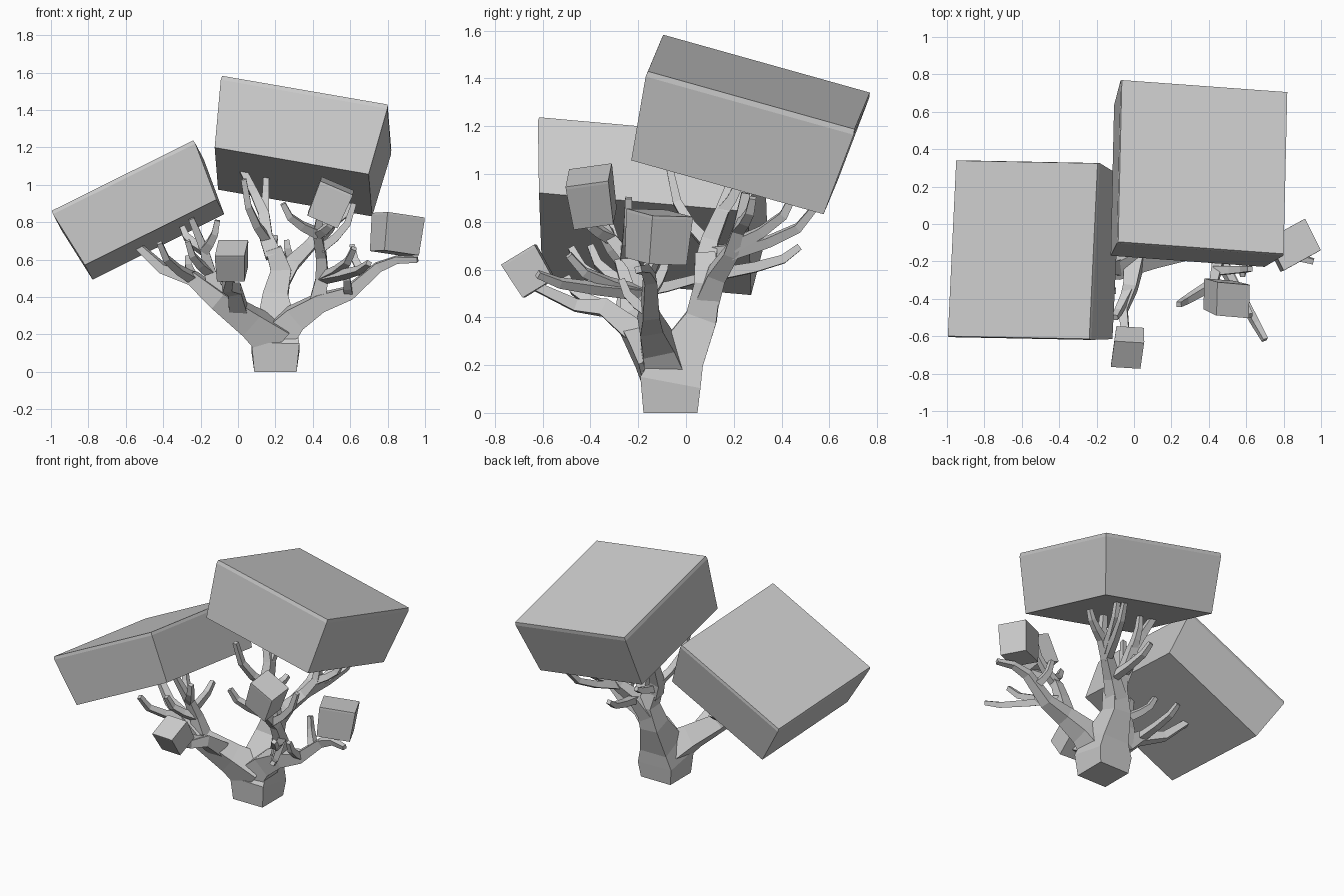
import bpy, bmesh
from mathutils import Vector

if "Cube" in bpy.data.objects:
    bpy.data.objects.remove(bpy.data.objects["Cube"])


def skin(name, rings):
    """Closed solid lofted through four-sided rings."""
    bm = bmesh.new()
    rows = [[bm.verts.new(p) for p in ring] for ring in rings]
    for a, b in zip(rows, rows[1:]):
        for i in range(4):
            j = (i + 1) % 4
            bm.faces.new((a[i], a[j], b[j], b[i]))
    bm.faces.new(rows[0][::-1])
    bm.faces.new(rows[-1])
    bmesh.ops.recalc_face_normals(bm, faces=bm.faces)
    me = bpy.data.meshes.new(name)
    bm.to_mesh(me)
    bm.free()
    bpy.context.collection.objects.link(bpy.data.objects.new(name, me))


def tube(name, pts, radii):
    """Square tube along a path."""
    n = len(pts)
    side, prev, rings = Vector((1, 0, 0)), Vector((0, 0, 1)), []
    for i, (p, r) in enumerate(zip(pts, radii)):
        t = (pts[min(i + 1, n - 1)] - pts[max(i - 1, 0)]).normalized()
        if p.z == 0:
            t = Vector((0, 0, 1))
        side = prev.rotation_difference(t) @ side
        prev, v = t, t.cross(side)
        rings.append([p + (side * a + v * b) * r
                      for a, b in ((-1, -1), (1, -1), (1, 1), (-1, 1))])
    skin(name, rings)


def limb(name, r0, r1, path, tips=()):
    """Tapering limb; each tip (station on path, x, y, z) grows a twig that
    leaves sideways and then turns upward."""
    pts = [Vector(p) for p in path]
    radii = [r0 * (r1 / r0) ** (i / (len(pts) - 1)) for i in range(len(pts))]
    tube(name, pts, radii)
    for k, (s, *tip) in enumerate(tips):
        i = min(int(s), len(pts) - 2)
        a, b = pts[i].lerp(pts[i + 1], s - i), Vector(tip)
        d = b - a
        m1 = a + Vector((d.x * .45, d.y * .45, d.z * .25))
        m2 = a + Vector((d.x * .80, d.y * .80, d.z * .55))
        tube(f"{name}_twig_{k + 1}", [a, m1, m2, b], [.025, .021, .018, .014])


def leaf_block(name, a, b, c, depth):
    """Tilted block from three top corners (front left, front right, back
    left); narrows downward and has a slim lip around the top."""
    a, b, c = Vector(a), Vector(b), Vector(c)
    top = [a, b, b + c - a, c]
    mid = (b + c) / 2
    down = (c - a).cross(b - a).normalized() * depth
    low = [mid + down + (p - mid) * .92 for p in top]
    rim = [p.lerp(q, .06) for p, q in zip(top, low)]
    skin(name, [low, rim, [p.lerp(mid, .012) for p in top]])


# Trunk, running on into the rear limb
tube("trunk", [Vector(p) for p in ((.2, -.065, 0), (.2, -.065, .13), (.205, -.02, .24),
                                   (.2, .065, .4), (.23, .09, .54), (.19, .08, .66))],
     [.113, .128, .1, .066, .055, .042])

# Limbs with their twigs
limb("left_limb", .1, .018,
     [(.19, -.09, .17), (.06, -.16, .27), (-.11, -.24, .39), (-.24, -.24, .5),
      (-.4, -.18, .55), (-.53, -.12, .67)],
     [(3, -.42, -.48, .69), (3, -.27, .11, .61)])
limb("left_upper_limb", .045, .016,
     [(-.1, -.23, .38), (-.15, -.24, .53), (-.18, -.28, .65), (-.25, -.33, .82)],
     [(2, -.3, -.15, .78), (2, -.11, -.36, .81), (1, -.27, -.4, .7)])
limb("front_limb", .05, .018,
     [(0, -.2, .33), (-.02, -.34, .44), (-.06, -.46, .45), (-.04, -.63, .53)],
     [(1, -.1, -.5, .57)])
limb("right_limb", .09, .014,
     [(.21, -.09, .18), (.31, -.12, .29), (.44, -.15, .37), (.59, -.15, .42),
      (.75, -.15, .56), (.85, -.17, .6), (.96, -.2, .6)],
     [(3, .58, -.27, .56), (3.6, .61, -.08, .68)])
limb("right_upper_limb", .042, .018,
     [(.42, -.15, .36), (.45, -.17, .5), (.445, -.22, .62), (.425, -.32, .74), (.44, -.37, .84)],
     [(3, .24, -.43, .9), (2.3, .62, -.24, .9), (3, .51, -.42, .82),
      (1, .7, -.62, .58), (1, .62, -.49, .66)])
limb("rear_right_limb", .05, .018,
     [(.22, .09, .47), (.29, .13, .58), (.38, .19, .67), (.45, .22, .77), (.46, .25, .92)],
     [(1, .26, .475, .695), (2, .53, .54, .86), (2.3, .52, .46, .93), (3, .6, .28, .9)])
limb("rear_left_limb", .044, .018,
     [(.19, .08, .62), (.15, .1, .72), (.14, .15, .84), (.09, .19, .95), (.02, .22, 1.09)],
     [(2, .15, .24, 1.05), (.8, .03, -.07, 1.03), (.5, .2, .26, .72)])

# Two large and three small leaf blocks
leaf_block("large_foliage_right", (-.09, -.1, 1.585), (.805, -.165, 1.43), (-.07, .775, 1.34), .39)
leaf_block("large_foliage_left", (-1, -.605, .86), (-.235, -.62, 1.24), (-.955, .345, .775), .337)
leaf_block("small_foliage_front", (-.125, -.765, .62), (.035, -.775, .62), (-.105, -.625, .705), .165)
leaf_block("small_foliage_centre", (.44, -.49, 1.02), (.615, -.505, .945), (.445, -.31, 1.045), .2)
leaf_block("small_foliage_right", (.8, -.25, .855), (1, -.14, .825), (.715, -.08, .85), .205)
